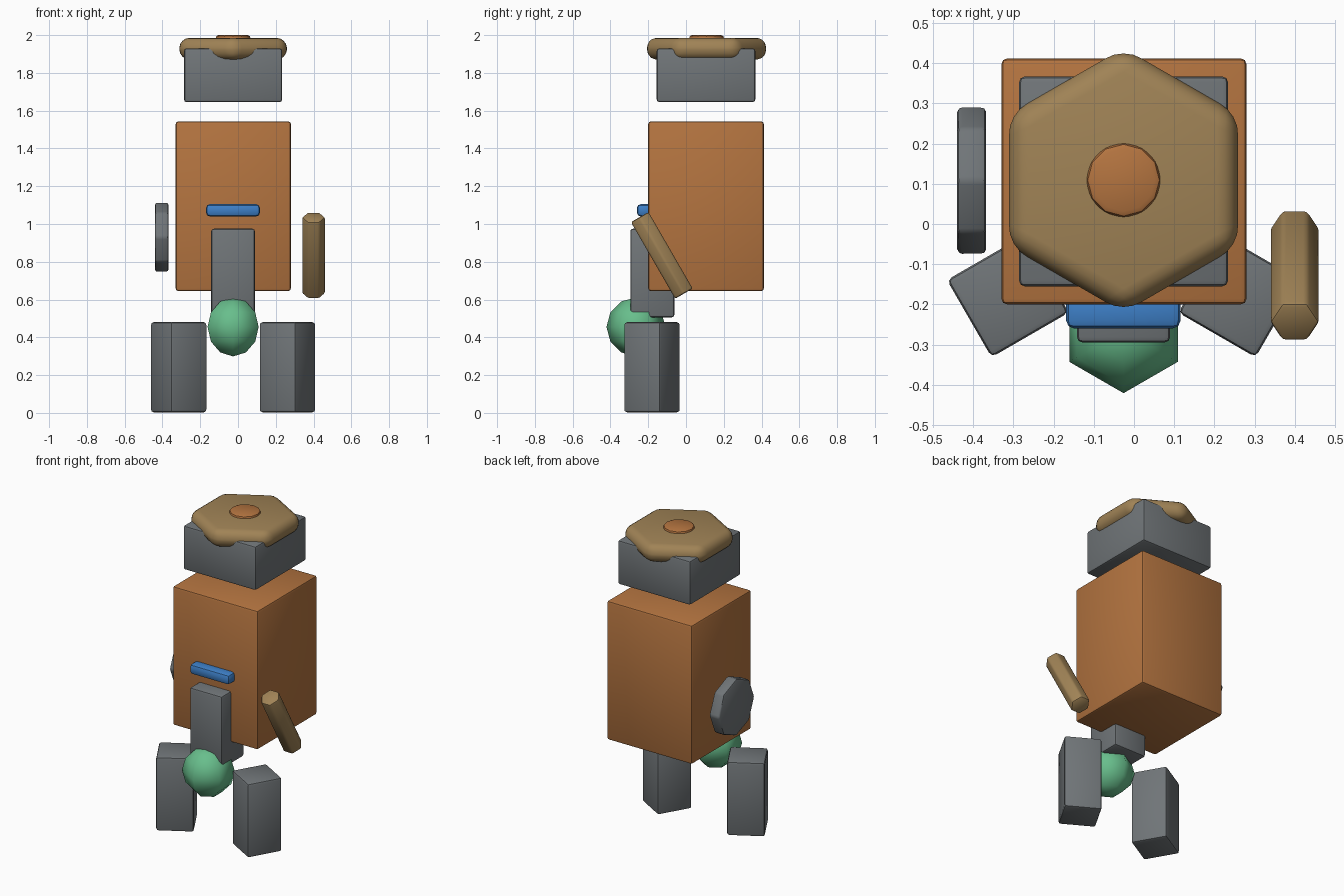
import bpy, bmesh
from math import sin, cos, pi, radians
from mathutils import Matrix, Vector, Euler

if "Cube" in bpy.data.objects:
    bpy.data.objects.remove(bpy.data.objects["Cube"])

MID = -0.026  # x of the body's symmetry plane


def material(name, rgb):
    m = bpy.data.materials.new(name)
    m.diffuse_color = (*rgb, 1)
    m.use_nodes = True
    m.node_tree.nodes["Principled BSDF"].inputs["Base Color"].default_value = m.diffuse_color
    return m


ORANGE = material("orange", (0.456, 0.175, 0.051))
GREY = material("grey", (0.162, 0.178, 0.188))
BROWN = material("brown", (0.352, 0.227, 0.093))
GREEN = material("green", (0.138, 0.515, 0.262))
BLUE = material("blue", (0.048, 0.216, 0.578))


def finish(bm, name, mat, loc, rot, bevel, segments, angle):
    if bevel:
        bmesh.ops.bevel(bm, geom=bm.edges[:], offset=bevel, segments=segments,
                        profile=0.5, affect='EDGES', clamp_overlap=True)
    bmesh.ops.recalc_face_normals(bm, faces=bm.faces[:])
    for f in bm.faces:
        f.smooth = True
    me = bpy.data.meshes.new(name)
    bm.to_mesh(me)
    bm.free()
    me.set_sharp_from_angle(angle=radians(angle))
    me.materials.append(mat)
    ob = bpy.data.objects.new(name, me)
    ob.location = loc
    ob.rotation_euler = Euler([radians(a) for a in rot])
    bpy.context.collection.objects.link(ob)
    return ob


def box(name, mat, lo, hi, rot=(0, 0, 0), bevel=0.014):
    lo, hi = Vector(lo), Vector(hi)
    bm = bmesh.new()
    bmesh.ops.create_cube(bm, size=1, matrix=Matrix.Diagonal((*(hi - lo), 1)))
    return finish(bm, name, mat, (lo + hi) / 2, rot, bevel, 2, 40)


def lathe(name, mat, profile, sides, start, loc, rot=(0, 0, 0),
          bevel=0.0, segments=2, angle=40):
    """Stack rings of (radius, z) around z and close both ends."""
    bm = bmesh.new()
    rings = []
    for r, z in profile:
        rings.append([bm.verts.new((r * cos(start + 2 * pi * i / sides),
                                    r * sin(start + 2 * pi * i / sides), z))
                      for i in range(sides)])
    for a, b in zip(rings, rings[1:]):
        for i in range(sides):
            j = (i + 1) % sides
            bm.faces.new((a[i], a[j], b[j], b[i]))
    bm.faces.new(rings[0][::-1])
    bm.faces.new(rings[-1])
    bmesh.ops.remove_doubles(bm, verts=bm.verts[:], dist=1e-5)
    return finish(bm, name, mat, loc, rot, bevel, segments, angle)


# Body and head blocks
box("torso", ORANGE, (-0.33, -0.20, 0.645), (0.28, 0.412, 1.543))
box("head", GREY, (-0.286, -0.155, 1.645), (0.234, 0.367, 1.93))

# Hexagonal rounded cap with a round button on top
lathe("cap", BROWN, [(0.329, -0.057), (0.329, 0.057)], 6, pi / 2,
      (MID, 0.109, 1.928), bevel=0.052, segments=4)
lathe("cap_button", ORANGE, [(0.094, -0.03), (0.094, 0.03)], 12, 0,
      (MID, 0.109, 1.97), bevel=0.016)

# Front details
box("belt_bar", BLUE, (-0.169, -0.26, 1.04), (0.116, -0.17, 1.105), bevel=0.02)
box("front_block", GREY, (-0.142, -0.295, 0.505), (0.09, -0.062, 0.975))
lathe("front_ball", GREEN,
      [(0.156 * sin(pi * k / 6), -0.156 * cos(pi * k / 6)) if 0 < k < 6
       else (1e-6, -0.156 * cos(pi * k / 6)) for k in range(7)],
      6, pi / 2, (MID, -0.265, 0.455), angle=75)

# Square legs turned outward
for side, name in ((1, "right_leg"), (-1, "left_leg")):
    x = MID + side * 0.288
    box(name, GREY, (x - 0.111, -0.291, 0.003), (x + 0.111, -0.069, 0.48),
        rot=(0, 0, -30 * side))

# Tilted hexagonal arm on one side, octagonal disc on the other
lathe("arm_rod", BROWN, [(0.062, -0.234), (0.062, 0.234)], 6, 0,
      (0.40, -0.128, 0.834), rot=(30, 0, 0), bevel=0.01)
lathe("side_disc", GREY, [(0.184, -0.036), (0.184, 0.036)], 8, 0,
      (-0.404, 0.108, 0.93), rot=(0, 90, 0), bevel=0.012)
